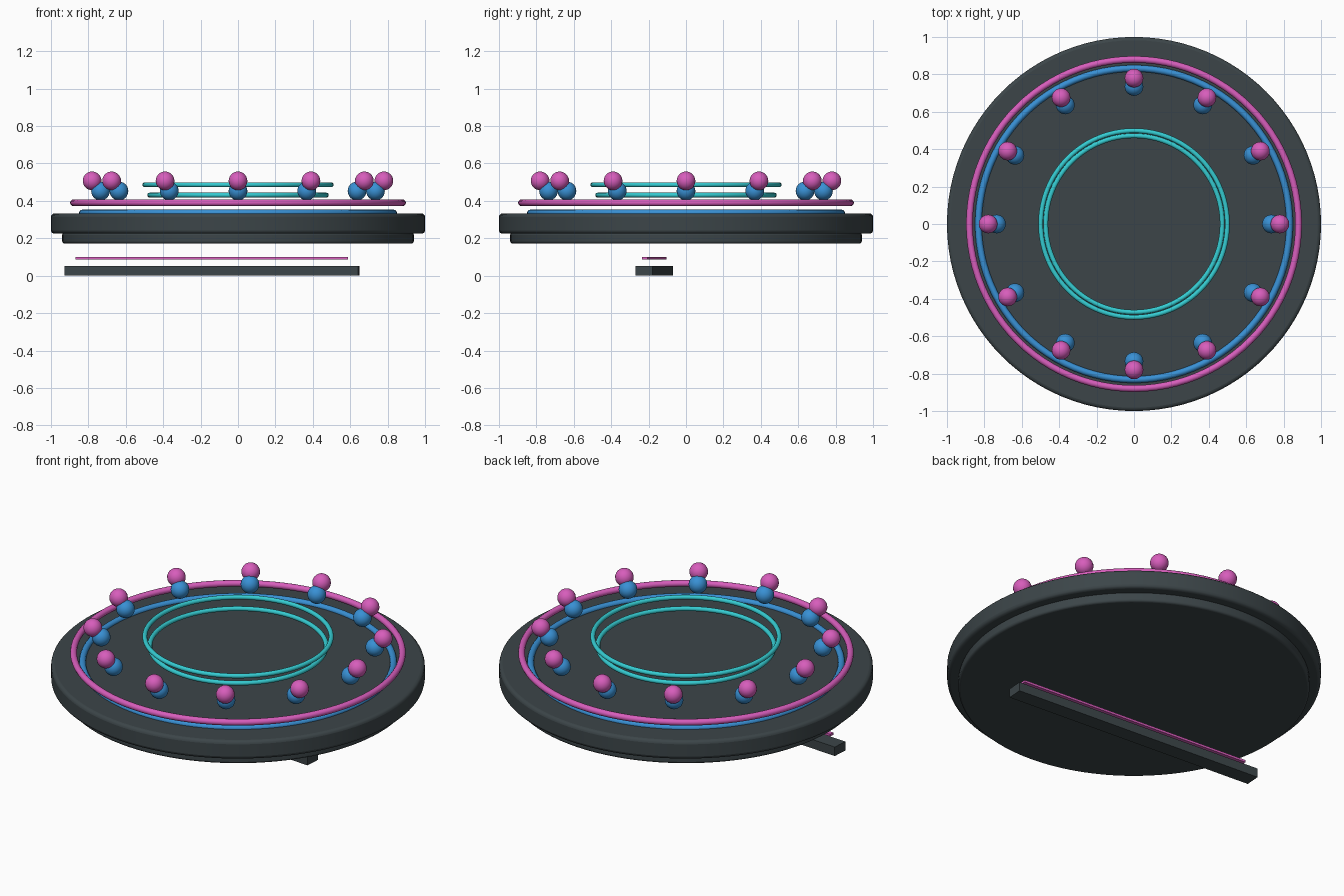
import bpy
from math import cos, sin, pi, radians

cube = bpy.data.objects.get("Cube")
if cube:
    bpy.data.objects.remove(cube, do_unlink=True)


def material(name, rgb):
    mat = bpy.data.materials.new(name)
    mat.use_nodes = True
    mat.diffuse_color = (*rgb, 1)
    mat.node_tree.nodes["Principled BSDF"].inputs["Base Color"].default_value = (*rgb, 1)
    return mat


slate = material("dark slate", (0.045, 0.06, 0.066))
pink = material("neon pink", (0.68, 0.11, 0.5))
blue = material("neon blue", (0.04, 0.28, 0.66))
teal = material("neon teal", (0.035, 0.6, 0.64))


def finish(name, mat, smooth=True):
    obj = bpy.context.object
    obj.name = name
    obj.data.materials.append(mat)
    if smooth:
        bpy.ops.object.shade_smooth_by_angle(angle=radians(40))
    return obj


def disc(name, radius, bottom, top, bevel):
    bpy.ops.mesh.primitive_cylinder_add(vertices=96, radius=radius, depth=top - bottom,
                                        location=(0, 0, (top + bottom) / 2))
    obj = finish(name, slate)
    mod = obj.modifiers.new("rounded rim", 'BEVEL')
    mod.width = bevel
    mod.segments = 3
    mod.limit_method = 'ANGLE'


def ring(name, radius, tube, z, mat):
    bpy.ops.mesh.primitive_torus_add(major_radius=radius, minor_radius=tube, location=(0, 0, z),
                                     major_segments=96, minor_segments=12)
    finish(name, mat)


def bar(name, size, z, mat):
    bpy.ops.mesh.primitive_cube_add(size=1, location=(-0.14, -0.17, z), rotation=(0, 0, radians(-4)))
    bpy.context.object.scale = size
    finish(name, mat, smooth=False)


def bulbs(name, orbit, z, mat, count=12):
    for i in range(count):
        a = 2 * pi * i / count
        bpy.ops.mesh.primitive_uv_sphere_add(segments=24, ring_count=14, radius=0.05,
                                             location=(orbit * cos(a), orbit * sin(a), z))
        finish(f"{name}_{i + 1}", mat)


# Stepped platform
disc("upper_platform", 1.0, 0.225, 0.333, 0.018)
disc("lower_platform", 0.94, 0.172, 0.23, 0.012)

# Glowing rings
ring("blue_ring", 0.832, 0.018, 0.335, blue)
ring("pink_ring", 0.88, 0.018, 0.39, pink)
ring("lower_teal_ring", 0.472, 0.013, 0.431, teal)
ring("upper_teal_ring", 0.499, 0.013, 0.486, teal)

# Circles of paired bulbs
bulbs("blue_bulb", 0.735, 0.453, blue)
bulbs("pink_bulb", 0.78, 0.507, pink)

# Loose bar and light strip under the platform
bar("base_bar", (1.575, 0.09, 0.053), 0.0265, slate)
bar("light_strip", (1.46, 0.028, 0.013), 0.094, pink)
